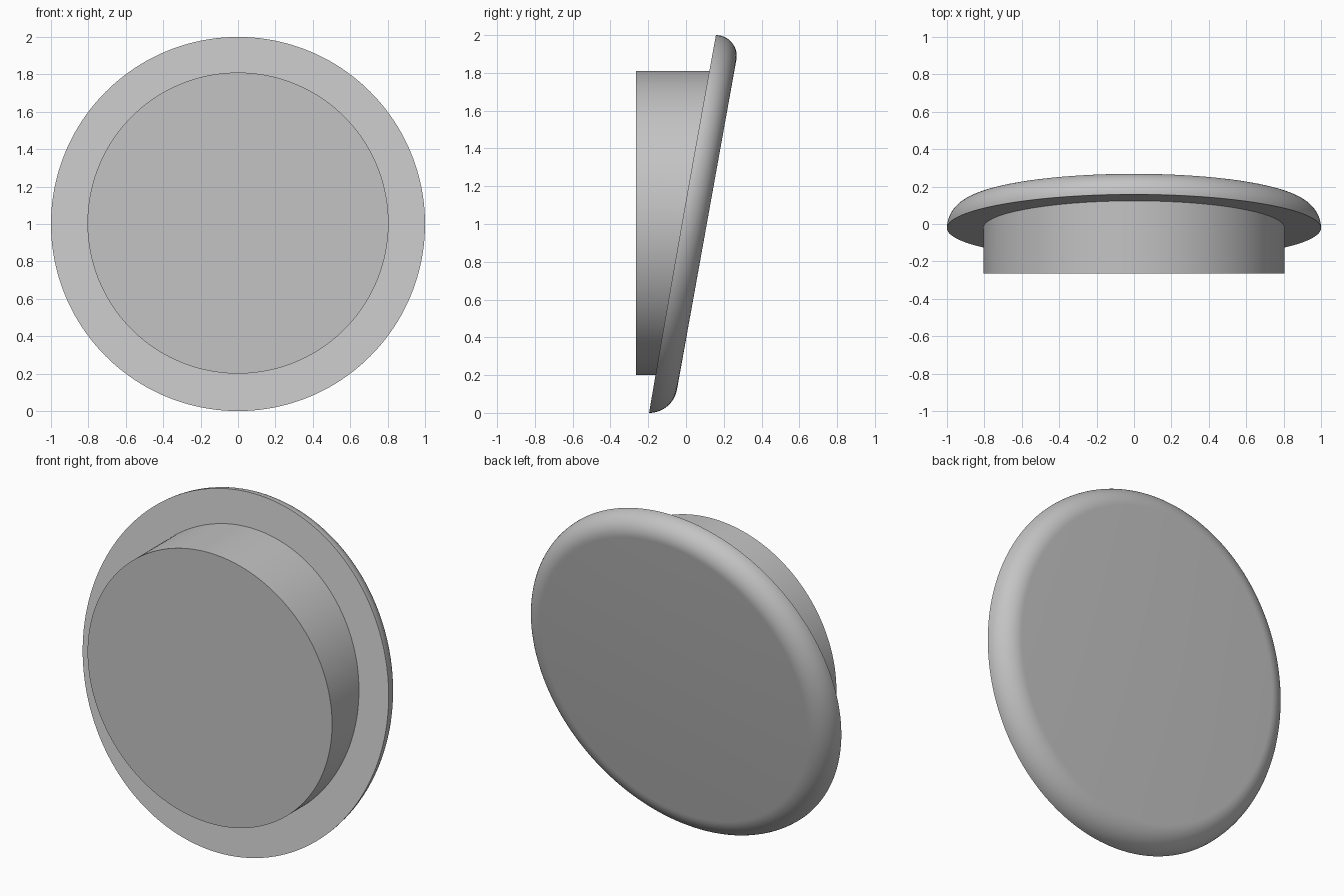
import bpy, bmesh, math
from mathutils import Vector

if "Cube" in bpy.data.objects:
    bpy.data.objects.remove(bpy.data.objects["Cube"], do_unlink=True)

SIDES, ARC_STEPS = 160, 14
SLOPE = 0.18                      # lean of the lip: y gained per unit of height
BACK_NORMAL = Vector((0, 1, -SLOPE)).normalized()
LENGTHEN = math.sqrt(1 + SLOPE ** 2)

grey = bpy.data.materials.new("plain_grey")
grey.use_nodes = True
colour = (0.55, 0.55, 0.55, 1)
grey.diffuse_color = colour
grey.node_tree.nodes["Principled BSDF"].inputs["Base Color"].default_value = colour


def sloped(z, middle):
    """y of a leaning plane at height z."""
    return middle + SLOPE * (z - 1)


def skin(name, rings):
    """Join rings of points into a closed solid with flat ends."""
    bm = bmesh.new()
    loops = [[bm.verts.new(p) for p in ring] for ring in rings]
    for a, b in zip(loops, loops[1:]):
        for i in range(SIDES):
            j = (i + 1) % SIDES
            bm.faces.new((a[i], a[j], b[j], b[i]))
    bm.faces.new(loops[0])
    bm.faces.new(loops[-1])
    bmesh.ops.recalc_face_normals(bm, faces=bm.faces)
    mesh = bpy.data.meshes.new(name)
    bm.to_mesh(mesh)
    bm.free()
    mesh.materials.append(grey)
    obj = bpy.data.objects.new(name, mesh)
    bpy.context.collection.objects.link(obj)
    bpy.ops.object.select_all(action='DESELECT')
    obj.select_set(True)
    bpy.context.view_layer.objects.active = obj
    bpy.ops.object.shade_smooth_by_angle(angle=math.radians(35))
    return obj


directions = []
for i in range(SIDES):
    a = math.tau * i / SIDES
    directions.append(Vector((math.cos(a), 0, math.sin(a))))


def lip_point(out, t):
    """Point on the rounded rim, from the front edge (t=0) to the back face (t=1)."""
    radius = 0.13 - 0.02 * out.z
    centre = out * (1 - radius) + Vector((0, 0, 1))
    centre.y = sloped(centre.z, 0.11) - radius * LENGTHEN
    return centre + radius * out.slerp(BACK_NORMAL, t)


# Leaning round lip with a rounded back edge
skin("leaning_lip", [[lip_point(d, k / ARC_STEPS) for d in directions]
                     for k in range(ARC_STEPS + 1)])

# Straight round plug, its rear end sunk into the lip
front_ring = [d * 0.805 + Vector((0, -0.265, 1.005)) for d in directions]
rear_ring = [Vector((p.x, sloped(p.z, 0.01), p.z)) for p in front_ring]
skin("round_plug", [front_ring, rear_ring])
